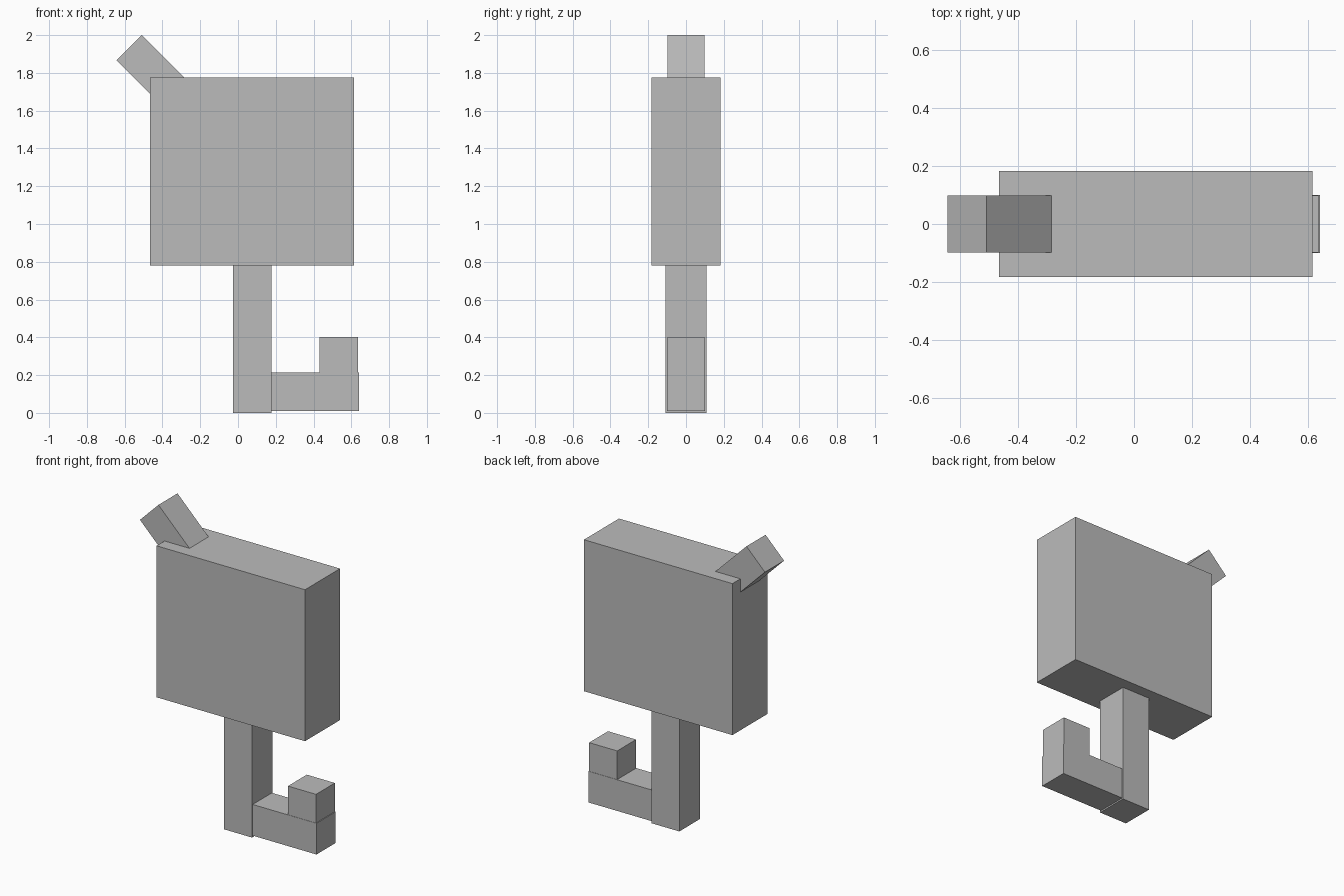
import bpy
from math import radians

cube = bpy.data.objects.get("Cube")
if cube:
    bpy.data.objects.remove(cube, do_unlink=True)

# One plain grey for every part
grey = bpy.data.materials.new("plain_grey")
grey.use_nodes = True
colour = (0.5, 0.5, 0.5, 1)
grey.diffuse_color = colour
grey.node_tree.nodes["Principled BSDF"].inputs["Base Color"].default_value = colour


def box(name, centre, size, tilt=0):
    """Box of a given size, tilted about the front-to-back axis."""
    bpy.ops.mesh.primitive_cube_add(size=1, location=centre, rotation=(0, radians(tilt), 0))
    part = bpy.context.object
    part.name = name
    part.scale = size
    part.data.materials.append(grey)
    return part


# Large slab body
box("body", (0.075, 0, 1.277), (1.08, 0.364, 0.996))

# Tilted stub sunk into the upper right corner
box("corner_stub", (-0.435, 0, 1.792), (0.19, 0.198, 0.4), -45)

# Single leg with a hooked foot
box("leg", (0.075, 0, 0.4), (0.204, 0.216, 0.8))
box("foot", (0.395, 0, 0.112), (0.492, 0.2, 0.205))
box("toe", (0.534, 0, 0.303), (0.204, 0.196, 0.2))
